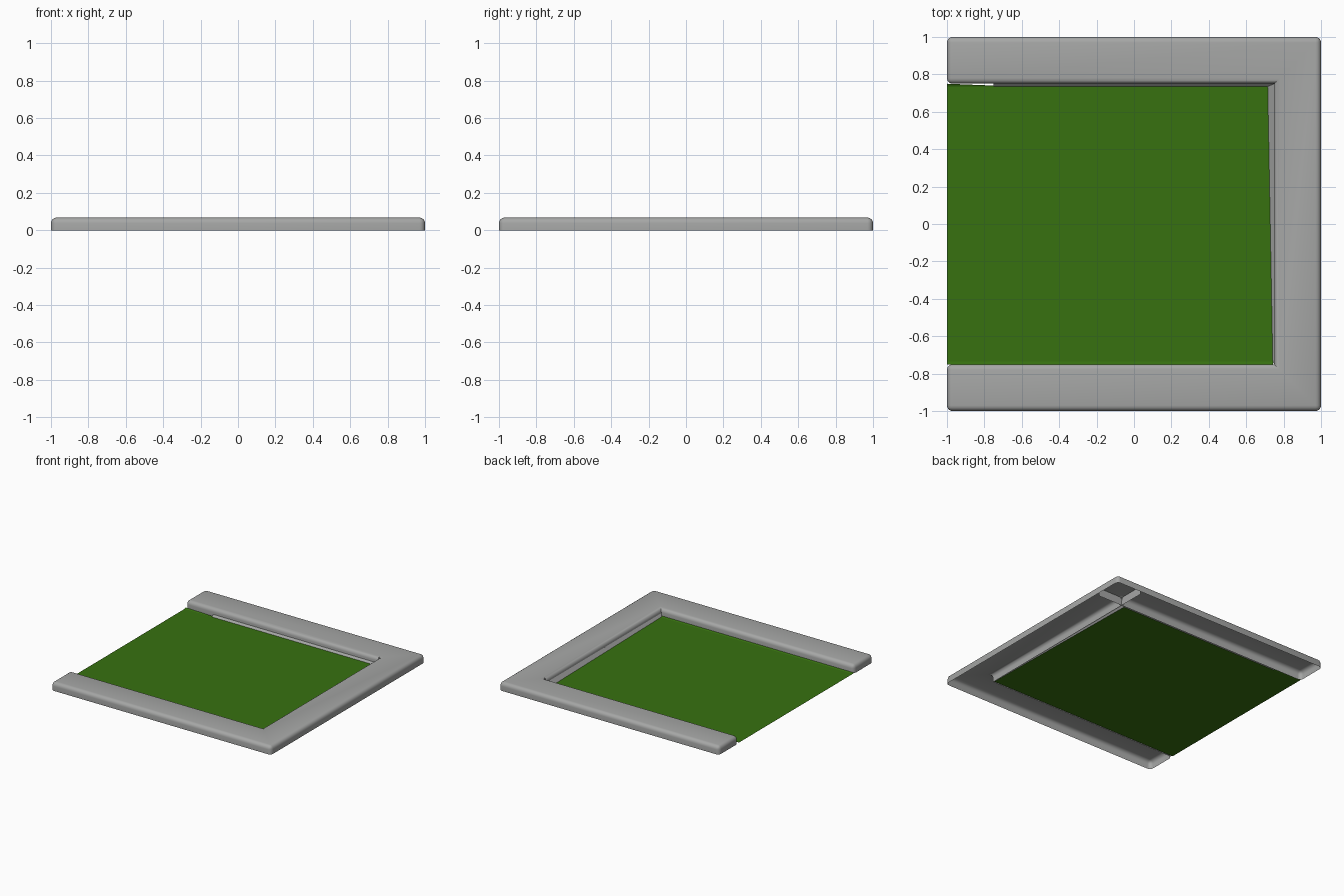
import bpy
import bmesh

cube = bpy.data.objects.get("Cube")
if cube:
    bpy.data.objects.remove(cube, do_unlink=True)

H = 0.068      # kerb height
IN = 0.75      # inner edge of the kerb
R = 0.03       # edge rounding


def material(name, rgb):
    m = bpy.data.materials.new(name)
    m.use_nodes = True
    m.diffuse_color = (*rgb, 1)
    m.node_tree.nodes["Principled BSDF"].inputs["Base Color"].default_value = (*rgb, 1)
    return m


def make_object(name, bm, mat):
    me = bpy.data.meshes.new(name)
    bm.to_mesh(me)
    bm.free()
    ob = bpy.data.objects.new(name, me)
    bpy.context.collection.objects.link(ob)
    me.materials.append(mat)
    return ob


def quads(name, faces, mat):
    bm = bmesh.new()
    for corners in faces:
        bm.faces.new([bm.verts.new(c) for c in corners])
    bmesh.ops.remove_doubles(bm, verts=bm.verts, dist=0.0001)
    return make_object(name, bm, mat)


stone = material("grey stone", (0.38, 0.385, 0.38))
grass = material("grass green", (0.038, 0.165, 0.005))

# U-shaped kerb, open underneath, with rounded upper edges
outline = [(-1, -1), (1, -1), (1, 1), (-1, 1), (-1, IN), (IN, IN), (IN, -IN), (-1, -IN)]
bm = bmesh.new()
base = bm.faces.new([bm.verts.new((x, y, 0)) for x, y in outline])
ext = bmesh.ops.extrude_face_region(bm, geom=[base])
bmesh.ops.translate(bm, verts=[v for v in ext["geom"] if isinstance(v, bmesh.types.BMVert)],
                    vec=(0, 0, H))
bmesh.ops.recalc_face_normals(bm, faces=bm.faces)
bm.faces.ensure_lookup_table()
bottom = [f for f in bm.faces if all(v.co.z < 0.001 for v in f.verts)]
rounded = [e for e in bm.edges
           if all(v.co.z > H - 0.001 for v in e.verts)
           or (abs(e.verts[0].co.z - e.verts[1].co.z) > 0.01 and e.verts[0].co.x < IN - 0.01)
           or (abs(e.verts[0].co.z - e.verts[1].co.z) > 0.01 and e.verts[0].co.x > IN + 0.01)]
bmesh.ops.delete(bm, geom=bottom, context='FACES_ONLY')
bmesh.ops.bevel(bm, geom=rounded, offset=R, segments=4, profile=0.5,
                affect='EDGES', clamp_overlap=True)
kerb = make_object("kerb", bm, stone)
bpy.context.view_layer.objects.active = kerb
kerb.select_set(True)
bpy.ops.object.shade_smooth_by_angle(angle=0.7)

# Inner walls closing off the back left corner under the kerb
top = H - 0.002
quads("corner_walls", [
    [(IN, IN, 0), (0.97, IN, 0), (0.97, IN, top), (IN, IN, top)],
    [(IN, IN, 0), (IN, 0.97, 0), (IN, 0.97, top), (IN, IN, top)],
], stone)

# Sloping foot of the closed side, tapering toward the front
quads("kerb_foot", [
    [(0.715, 0.735, 0.004), (IN, IN, 0.03), (IN, -IN, 0.03), (0.742, -0.74, 0.004)],
], stone)

# Lawn sheet with slightly raised edges along the kerb
Z = 0.004
E = 0.735
quads("lawn", [
    [(-1, -E, Z), (0.742, -E, Z), (0.715, E, Z), (-1, E, Z)],
    [(-1, -IN, Z + 0.005), (0.742, -IN, Z + 0.005), (0.742, -E, Z), (-1, -E, Z)],
    [(-1, E, Z), (-0.75, E, Z), (-0.75, 0.74, Z + 0.005), (-1, IN, Z + 0.005)],
], grass)

# Narrow stone strip between lawn and back side of the kerb
quads("back_foot", [
    [(-0.75, E, Z), (0.715, E, Z), (IN, IN, 0.02), (-0.75, IN, 0.02)],
], stone)
